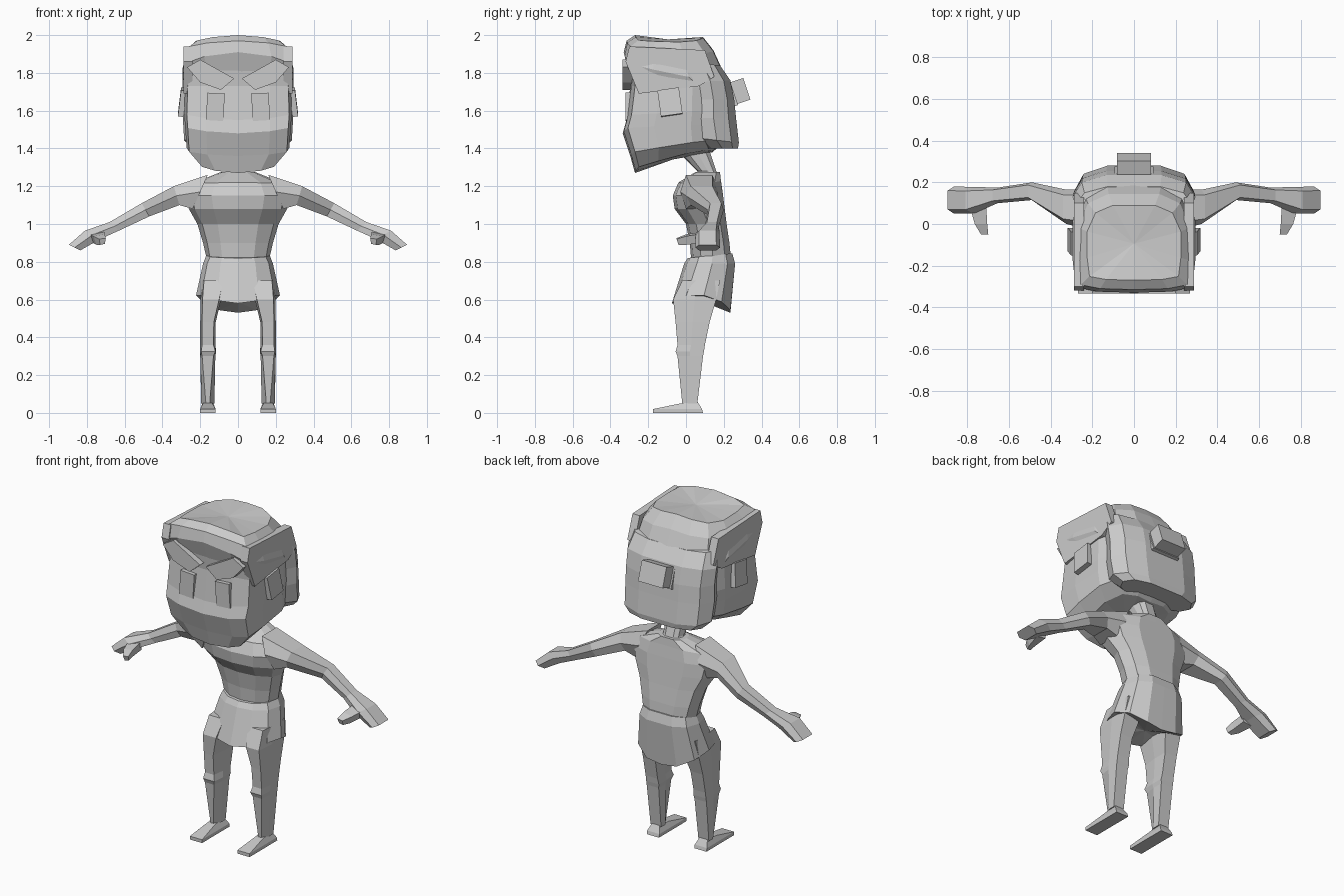
import bpy
import bmesh
from mathutils import Matrix, Vector

if "Cube" in bpy.data.objects:
    bpy.data.objects.remove(bpy.data.objects["Cube"])

# One plain clay colour
GREY = (0.6, 0.6, 0.6, 1)
clay = bpy.data.materials.new("clay_grey")
clay.use_nodes = True
clay.diffuse_color = GREY
clay.node_tree.nodes["Principled BSDF"].inputs["Base Color"].default_value = GREY

SIDES = (("left", 1), ("right", -1))


def finish(name, bm):
    bmesh.ops.recalc_face_normals(bm, faces=bm.faces)
    me = bpy.data.meshes.new(name)
    bm.to_mesh(me)
    bm.free()
    me.materials.append(clay)
    ob = bpy.data.objects.new(name, me)
    bpy.context.collection.objects.link(ob)
    return ob


def loft(name, rings):
    """Skin equal-length rings and close both ends with a fan."""
    bm = bmesh.new()
    rows = [[bm.verts.new(p) for p in ring] for ring in rings]
    n = len(rows[0])
    for a, b in zip(rows, rows[1:]):
        for i in range(n):
            j = (i + 1) % n
            bm.faces.new((a[i], a[j], b[j], b[i]))
    for row in (rows[0], rows[-1]):
        mid = bm.verts.new(sum((v.co for v in row), Vector()) / n)
        for i in range(n):
            bm.faces.new((row[i], row[(i + 1) % n], mid))
    return finish(name, bm)


def flip(points, s):
    return [(s * x, y, z) for x, y, z in points]


# Half outlines: width fraction, depth fraction from front to back
BOXY = ((0, 0), (.6, .01), (.95, .05), (1, .3), (1, .65), (.82, .9), (.45, 1), (0, 1))
ROUND = ((0, 0), (.5, .06), (.88, .25), (1, .55), (.85, .85), (.45, 1), (0, 1))


def ring(half, zf, zb, yf, yb, w, lift=0):
    pts = [(w * u, yf + (yb - yf) * t, zf + (zb - zf) * t + lift * u * u)
           for u, t in half]
    return pts + flip(pts[-2:0:-1], -1)


def body(name, half, sections):
    return loft(name, [ring(half, *s) for s in sections])


def box(name, centre, size, rot=(0, 0)):
    bm = bmesh.new()
    m = (Matrix.Translation(centre) @ Matrix.Rotation(rot[0], 4, 'X')
         @ Matrix.Rotation(rot[1], 4, 'Y') @ Matrix.Diagonal((*size, 1)))
    bmesh.ops.create_cube(bm, size=1, matrix=m)
    return finish(name, bm)


# Head, tilted up towards the back
body("head", BOXY, [
    (1.27, 1.38, -.27, .14, .20, .03),
    (1.36, 1.44, -.295, .21, .272, .02),
    (1.48, 1.50, -.335, .22, .28, .03),
    (1.55, 1.57, -.315, .22, .285, .03),
    (1.73, 1.72, -.295, .21, .28),
    (1.88, 1.80, -.31, .18, .27, -.02)])

# Hair: crown, side panels and back
body("hair_crown", BOXY, [
    (1.80, 1.72, -.30, .235, .285),
    (1.91, 1.80, -.33, .20, .295, -.06),
    (1.97, 1.92, -.315, .145, .27, -.03),
    (2.0, 1.99, -.27, .09, .225, -.03)])
body("hair_back", ROUND, [
    (1.40, 1.40, .09, .275, .24),
    (1.46, 1.43, .02, .28, .285),
    (1.56, 1.56, .00, .265, .292),
    (1.66, 1.66, .01, .255, .292),
    (1.75, 1.76, .00, .235, .295),
    (1.86, 1.84, -.02, .18, .28)])
PANEL = ((-.32, 1.86), (-.25, 1.69), (.07, 1.73), (.15, 1.78), (.10, 1.92), (-.30, 1.94))
for side, s in SIDES:
    loft(side + "_hair_panel", [flip([(x, y, z) for y, z in PANEL], s)
                                for x in (.24, .288)])

# Tied bun on the back of the head
box("hair_bun", (0, .275, 1.70), (.165, .10, .12), (.32, 0))
box("hair_bun_band", (0, .235, 1.69), (.185, .04, .14), (.32, 0))

# Face details
BROW = ((.02, 1.77), (.2, 1.87), (.27, 1.83), (.2, 1.75), (.09, 1.71))
for side, s in SIDES:
    box(side + "_eye", (s * .12, -.307, 1.62), (.092, .025, .145), (0, s * -.06))
    box(side + "_ear", (s * .295, -.085, 1.645), (.03, .115, .14), (.14, s * -.12))
    loft(side + "_brow", [flip([(x, y, z) for x, z in BROW], s)
                          for y in (-.335, -.28)])

# Neck, torso and shorts
body("neck", ROUND, [(1.23, 1.23, .05, .18, .09), (1.28, 1.28, .06, .16, .06),
                     (1.36, 1.40, -.02, .12, .06)])
body("torso", ROUND, [
    (.78, .80, .03, .24, .16),
    (.90, .90, .02, .23, .185),
    (1.00, 1.00, .00, .215, .215),
    (1.08, 1.08, -.06, .205, .26),
    (1.15, 1.16, -.07, .195, .28),
    (1.22, 1.23, -.04, .185, .24, -.01),
    (1.275, 1.275, .05, .18, .09)])
body("shorts", ROUND, [
    (.82, .845, .01, .245, .168),
    (.79, .79, -.01, .26, .185),
    (.58, .53, -.075, .235, .222, .07)])

# Arms: top x and z, bottom x and z, front and back
ARM = ((.16, 1.26, .24, 1.08, -.03, .17), (.34, 1.20, .31, 1.10, .00, .165),
       (.51, 1.11, .47, 1.04, .115, .20), (.68, 1.01, .63, .965, .10, .175),
       (.81, .965, .73, .92, .05, .178), (.895, .89, .835, .86, .05, .18))


def arm_ring(xt, zt, xb, zb, yf, yb):
    x, z, d = (xt + xb) / 2, (zt + zb) / 2, (yb - yf) * .15
    return [(xt, yf + d, zt), (xt, yb - d, zt), (x, yb, z),
            (xb, yb - d, zb), (xb, yf + d, zb), (x, yf, z)]


# Legs: height, inner and outer x, front and back, front taper
LEG = ((.70, .07, .19, -.02, .18, .01), (.60, .09, .198, -.068, .16, .01),
       (.48, .118, .2, -.055, .125, .01), (.36, .12, .2, -.045, .10, .01),
       (.325, .115, .2, -.055, .095, .005), (.30, .12, .2, -.045, .09, .01),
       (.05, .125, .195, -.02, .06, .025))


def leg_ring(z, xi, xo, yf, yb, taper):
    return [(xi + taper, yf, z), (xo - taper, yf, z), (xo, (yf + yb) / 2, z),
            (xo, yb, z), (xi, yb, z), (xi, (yf + yb) / 2, z)]


def quad(x0, x1, y0, y1, z0, z1):
    return [(x0, y0, z0), (x1, y0, z0), (x1, y1, z1), (x0, y1, z1)]


for side, s in SIDES:
    loft(side + "_arm", [flip(arm_ring(*a), s) for a in ARM])
    loft(side + "_thumb", [flip(p, s) for p in (
        [(.71, .09, .96), (.79, .09, .95), (.77, .09, .90), (.71, .09, .91)],
        [(.705, .0, .945), (.765, .0, .935), (.75, .0, .89), (.71, .0, .90)],
        [(.70, -.05, .925), (.735, -.05, .92), (.73, -.04, .89), (.705, -.04, .895)])])
    loft(side + "_leg", [flip(leg_ring(*r), s) for r in LEG])
    loft(side + "_foot", [flip(p, s) for p in (
        quad(.118, .2, -.175, .09, 0, 0),
        quad(.118, .2, -.175, .085, .02, .02),
        quad(.135, .185, -.03, .06, .05, .06))])
